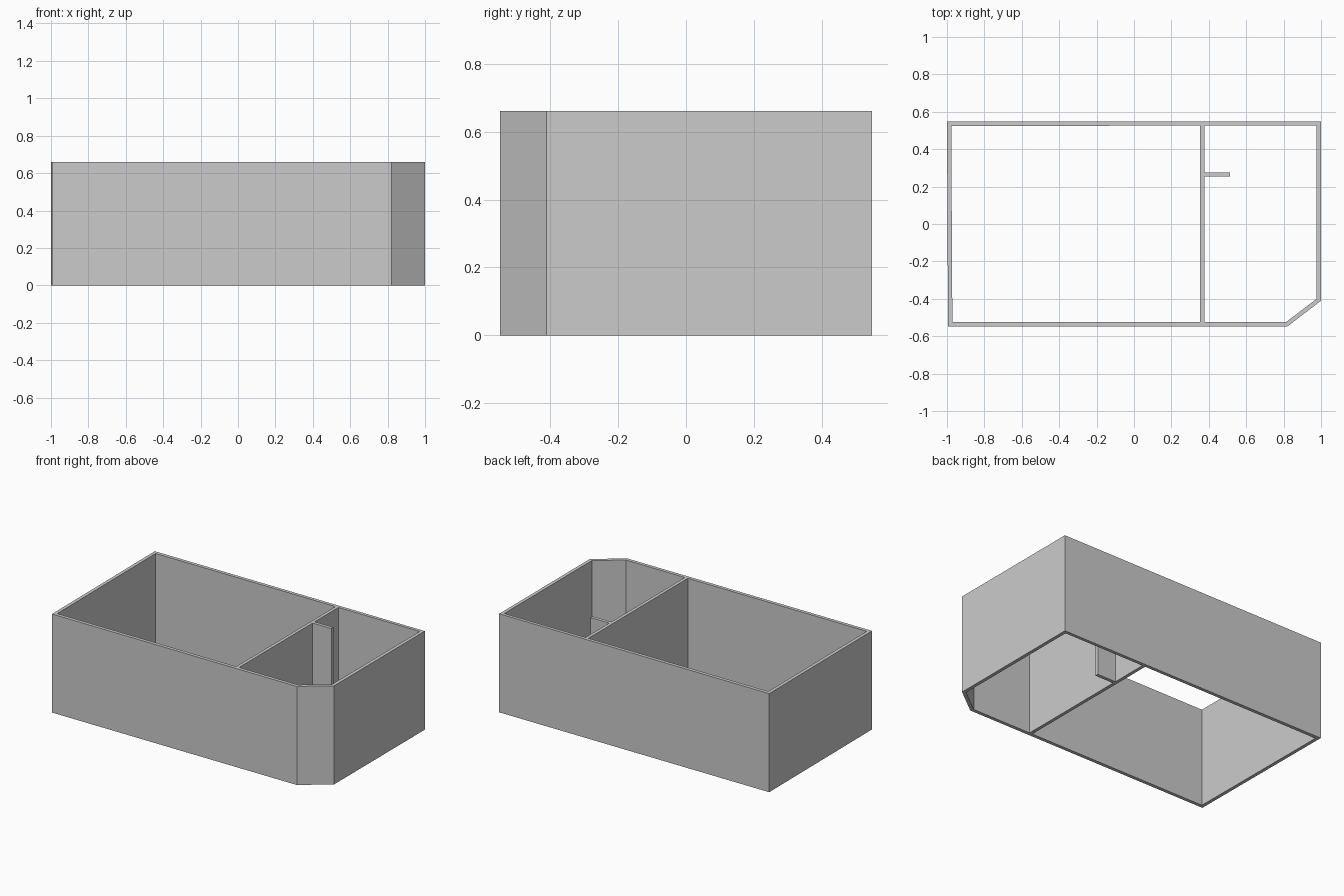
import bpy
import bmesh

HEIGHT = 0.66

# Remove the default cube
cube = bpy.data.objects.get("Cube")
if cube:
    bpy.data.objects.remove(cube, do_unlink=True)

# Plain grey wall colour
grey = bpy.data.materials.new("wall_grey")
grey.use_nodes = True
colour = (0.6, 0.6, 0.6, 1.0)
grey.diffuse_color = colour
grey.node_tree.nodes["Principled BSDF"].inputs["Base Color"].default_value = colour


def add_object(name, bm):
    bmesh.ops.recalc_face_normals(bm, faces=bm.faces)
    mesh = bpy.data.meshes.new(name)
    bm.to_mesh(mesh)
    bm.free()
    mesh.materials.append(grey)
    obj = bpy.data.objects.new(name, mesh)
    bpy.context.collection.objects.link(obj)
    return obj


def wall_ring(name, outer, inner):
    """Raise the strip between two matching outlines into closed walls."""
    bm = bmesh.new()
    rings = [[bm.verts.new((x, y, z)) for x, y in outline]
             for outline, z in ((outer, 0), (outer, HEIGHT), (inner, HEIGHT), (inner, 0))]
    count = len(outer)
    for r in range(4):
        a, b = rings[r], rings[(r + 1) % 4]
        for i in range(count):
            j = (i + 1) % count
            bm.faces.new((a[i], a[j], b[j], b[i]))
    return add_object(name, bm)


def straight_wall(name, x0, x1, y0, y1):
    bm = bmesh.new()
    bmesh.ops.create_cube(bm, size=1)
    for v in bm.verts:
        v.co.x = x1 if v.co.x > 0 else x0
        v.co.y = y1 if v.co.y > 0 else y0
        v.co.z = HEIGHT if v.co.z > 0 else 0
    return add_object(name, bm)


# Outer walls with one cut corner, open above and below
outer = [(-1, 0.548), (1, 0.548), (1, -0.41), (0.82, -0.548), (-0.994, -0.548)]
inner = [(-0.977, 0.524), (0.977, 0.527), (0.977, -0.4), (0.812, -0.525), (-0.971, -0.525)]
wall_ring("outer_walls", outer, inner)

# Dividing wall and the short stub standing off it
straight_wall("dividing_wall", 0.354, 0.376, -0.525, 0.526)
straight_wall("stub_wall", 0.376, 0.514, 0.253, 0.275)
